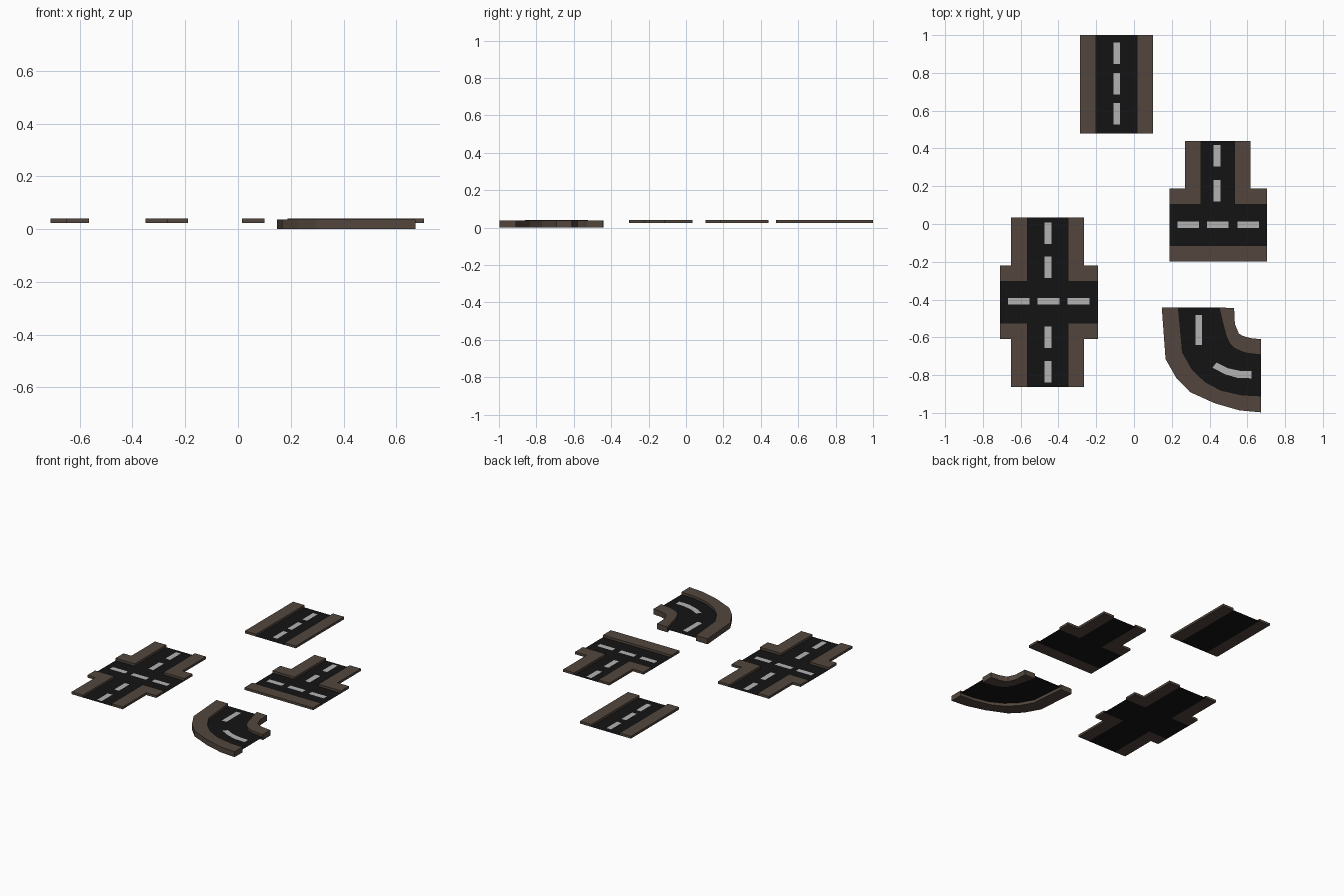
import bpy, bmesh

if "Cube" in bpy.data.objects:
    bpy.data.objects.remove(bpy.data.objects["Cube"])


def material(name, rgb):
    m = bpy.data.materials.new(name)
    m.diffuse_color = (*rgb, 1)
    m.use_nodes = True
    m.node_tree.nodes["Principled BSDF"].inputs["Base Color"].default_value = m.diffuse_color
    return m


ASPHALT = material("asphalt", (0.007, 0.007, 0.007))
PAVING = material("paving", (0.085, 0.062, 0.047))
PAINT = material("paint", (0.45, 0.45, 0.45))


def build(name, outlines, z, mat, height=0.0):
    """Flat faces from outlines, optionally extruded upwards into slabs."""
    bm = bmesh.new()
    for pts in outlines:
        f = bm.faces.new([bm.verts.new((x, y, z)) for x, y in pts])
        f.normal_update()
        if f.normal.z < 0:
            f.normal_flip()
        if height:
            r = bmesh.ops.extrude_face_region(bm, geom=[f])
            top = [v for v in r["geom"] if isinstance(v, bmesh.types.BMVert)]
            bmesh.ops.translate(bm, verts=top, vec=(0, 0, height))
    if height:
        bmesh.ops.recalc_face_normals(bm, faces=bm.faces)
    me = bpy.data.meshes.new(name)
    bm.to_mesh(me)
    bm.free()
    me.materials.append(mat)
    ob = bpy.data.objects.new(name, me)
    bpy.context.collection.objects.link(ob)
    return ob


def rect(x0, x1, y0, y1):
    return [(x0, y0), (x1, y0), (x1, y1), (x0, y1)]


def corner(cx, cy, sx, sy, w, long_x, long_y):
    """L-shaped pavement around a junction corner at (cx, cy)."""
    p = [(0, 0), (long_x, 0), (long_x, w), (w, w), (w, long_y), (0, long_y)]
    return [(cx + sx * x, cy + sy * y) for x, y in p]


def strips(a, b):
    """Quads between two matching polylines."""
    return [[a[i], a[i + 1], b[i + 1], b[i]] for i in range(len(a) - 1)]


Z, H, LIFT = 0.024, 0.016, 0.001
W = 0.085

# straight piece
build("straight_road", [rect(-0.2, 0.015, 0.48, 1)], Z, ASPHALT)
build("straight_pavements", [rect(-0.285, -0.2, 0.48, 1), rect(0.015, 0.1, 0.48, 1)], Z, PAVING, H)
build("straight_dashes", [rect(-0.108, -0.074, y, y + 0.114) for y in (0.527, 0.685, 0.848)],
      Z + LIFT, PAINT)

# crossroads piece
build("cross_road", [rect(-0.565, -0.35, -0.862, 0.035), rect(-0.71, -0.565, -0.523, -0.304),
                     rect(-0.35, -0.19, -0.523, -0.304)], Z, ASPHALT)
build("cross_pavements",
      [corner(cx, cy, sx, sy, W, lx, 0.339)
       for cx, sx, lx in ((-0.565, -1, 0.145), (-0.35, 1, 0.16))
       for cy, sy in ((-0.304, 1), (-0.523, -1))], Z, PAVING, H)
build("cross_dashes",
      [rect(x, x + 0.115, -0.427, -0.393) for x in (-0.668, -0.51, -0.351)]
      + [rect(-0.473, -0.438, y, y + 0.114) for y in (-0.84, -0.656, -0.287, -0.105)],
      Z + LIFT, PAINT)

# T junction piece
build("tee_road", [rect(0.188, 0.705, -0.113, 0.103), rect(0.354, 0.533, 0.103, 0.44)], Z, ASPHALT)
build("tee_pavements",
      [rect(0.188, 0.705, -0.198, -0.113),
       corner(0.354, 0.103, -1, 1, W, 0.166, 0.337),
       corner(0.533, 0.103, 1, 1, W, 0.172, 0.337)], Z, PAVING, H)
build("tee_dashes",
      [rect(x, x + 0.114, -0.021, 0.014) for x in (0.229, 0.386, 0.547)]
      + [rect(0.421, 0.457, y, y + 0.114) for y in (0.12, 0.304)], Z + LIFT, PAINT)

# curved piece: four matching lines from the outer kerb to the inner kerb
outer = [(0.147, -0.442), (0.167, -0.715), (0.225, -0.817), (0.297, -0.89), (0.43, -0.95), (0.56, -0.987), (0.672, -0.997)]
road_out = [(0.235, -0.442), (0.257, -0.68), (0.308, -0.77), (0.375, -0.835), (0.46, -0.88), (0.57, -0.905), (0.672, -0.91)]
road_in = [(0.45, -0.442), (0.475, -0.545), (0.49, -0.6), (0.508, -0.635), (0.535, -0.66), (0.59, -0.683), (0.672, -0.693)]
inner = [(0.53, -0.445), (0.534, -0.53), (0.545, -0.555), (0.555, -0.58), (0.575, -0.592), (0.615, -0.604), (0.672, -0.61)]
CZ = 0.02
build("curve_road", strips(road_out, road_in), CZ, ASPHALT)
build("curve_pavements", [outer + road_out[::-1], road_in + inner[::-1]], 0, PAVING, 0.037)
arc_out = [(0.415, -0.76), (0.48, -0.795), (0.55, -0.815), (0.622, -0.817)]
arc_in = [(0.437, -0.733), (0.495, -0.763), (0.56, -0.777), (0.622, -0.779)]
build("curve_dashes", [rect(0.326, 0.361, -0.64, -0.482)] + strips(arc_out, arc_in),
      CZ + LIFT, PAINT)
